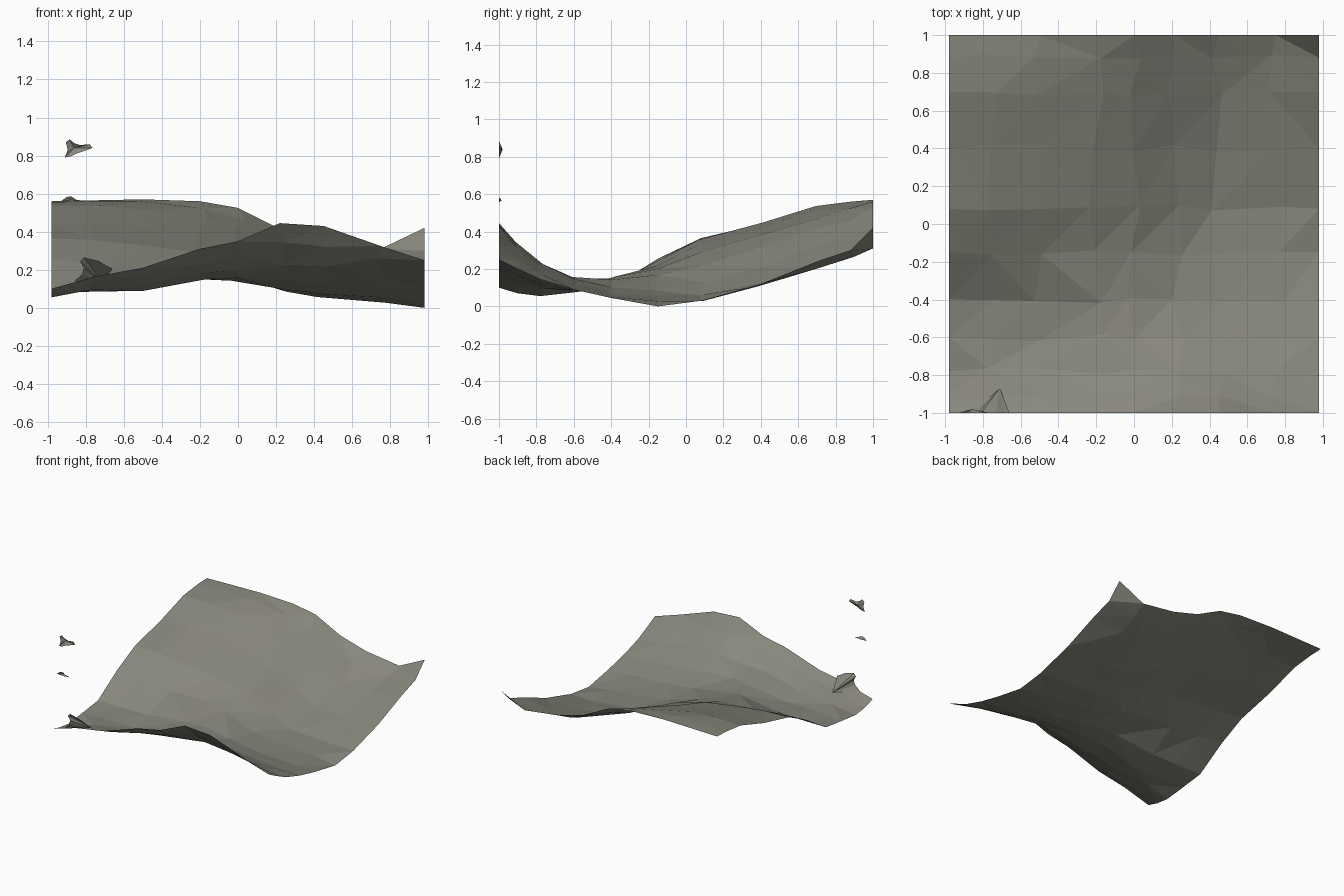
import bpy, bmesh, random

if "Cube" in bpy.data.objects:
    bpy.data.objects.remove(bpy.data.objects["Cube"])

random.seed(4)

stone = bpy.data.materials.new("grey_stone")
stone.diffuse_color = (0.25, 0.245, 0.205, 1)
stone.use_nodes = True
stone.node_tree.nodes["Principled BSDF"].inputs["Base Color"].default_value = stone.diffuse_color


def add_object(name, bm):
    mesh = bpy.data.meshes.new(name)
    bm.to_mesh(mesh)
    bm.free()
    mesh.materials.append(stone)
    obj = bpy.data.objects.new(name, mesh)
    bpy.context.collection.objects.link(obj)
    return obj


# Terrain control heights: one row per y, one column per x
XS = [-0.98, -0.75, -0.5, -0.2, 0.0, 0.22, 0.45, 0.75, 0.98]
ROWS = {
    -1.00: [.10, .165, .21, .31, .35, .445, .43, .325, .25],
    -0.90: [.07, .13, .16, .23, .27, .335, .31, .24, .20],
    -0.78: [.055, .10, .12, .175, .20, .235, .21, .175, .145],
    -0.60: [.075, .085, .085, .15, .155, .15, .125, .10, .09],
    -0.40: [.10, .10, .11, .15, .14, .10, .07, .05, .045],
    -0.15: [.255, .245, .22, .20, .165, .09, .05, .03, .0],
    0.08: [.365, .36, .33, .285, .23, .13, .045, .025, .03],
    0.40: [.44, .445, .42, .38, .315, .20, .12, .11, .12],
    0.70: [.535, .54, .52, .48, .415, .31, .215, .20, .24],
    0.88: [.555, .56, .56, .53, .48, .37, .28, .255, .30],
    1.00: [.56, .565, .57, .56, .525, .415, .35, .31, .42],
}
YS = list(ROWS)


def cell(vals, v):
    i = max(k for k in range(len(vals) - 1) if vals[k] <= v)
    return i, (v - vals[i]) / (vals[i + 1] - vals[i])


def height(x, y):
    i, u = cell(XS, x)
    j, v = cell(YS, y)
    a, b = ROWS[YS[j]], ROWS[YS[j + 1]]
    return (a[i] * (1 - u) + a[i + 1] * u) * (1 - v) + (b[i] * (1 - u) + b[i + 1] * u) * v


# Terrain sheet: jittered facets, straight borders
bm = bmesh.new()
grid = []
for j, y in enumerate(YS):
    row = []
    for i, x in enumerate(XS):
        px, py = x, y
        if 0 < i < len(XS) - 1 and 0 < j < len(YS) - 1:
            px += random.uniform(-.04, .04)
            py += random.uniform(-.02, .02)
        row.append(bm.verts.new((px, py, height(px, py))))
    grid.append(row)
for j in range(len(YS) - 1):
    for i in range(len(XS) - 1):
        bm.faces.new((grid[j][i], grid[j][i + 1], grid[j + 1][i + 1], grid[j + 1][i]))
bmesh.ops.triangulate(bm, faces=bm.faces[:], quad_method='SHORT_EDGE')
add_object("terrain_sheet", bm)


# Shell fanned from an outline on the front plane to a point behind it
def shell(name, outline, tip, closed=True):
    bm = bmesh.new()
    rim = [bm.verts.new((x, -1, z)) for x, z in outline]
    apex = bm.verts.new(tip)
    for k in range(len(rim) - (0 if closed else 1)):
        bm.faces.new((rim[k], rim[(k + 1) % len(rim)], apex))
    return add_object(name, bm)


# Small fold on the front edge
shell("edge_fold", [(-.86, .14), (-.82, .175), (-.81, .21), (-.83, .245), (-.81, .265),
                    (-.77, .255), (-.73, .245), (-.69, .22), (-.66, .205)],
      (-.71, -.87, .13), closed=False)

# Loose fragments above the front left corner
shell("upper_fragment", [(-.91, .79), (-.895, .83), (-.905, .87), (-.885, .885), (-.86, .865),
                         (-.83, .855), (-.78, .86), (-.765, .84), (-.80, .827), (-.85, .81),
                         (-.88, .795)], (-.86, -.98, .84))
shell("lower_fragment", [(-.93, .56), (-.90, .583), (-.875, .585), (-.85, .568), (-.81, .562),
                         (-.87, .556)], (-.88, -.985, .566))
